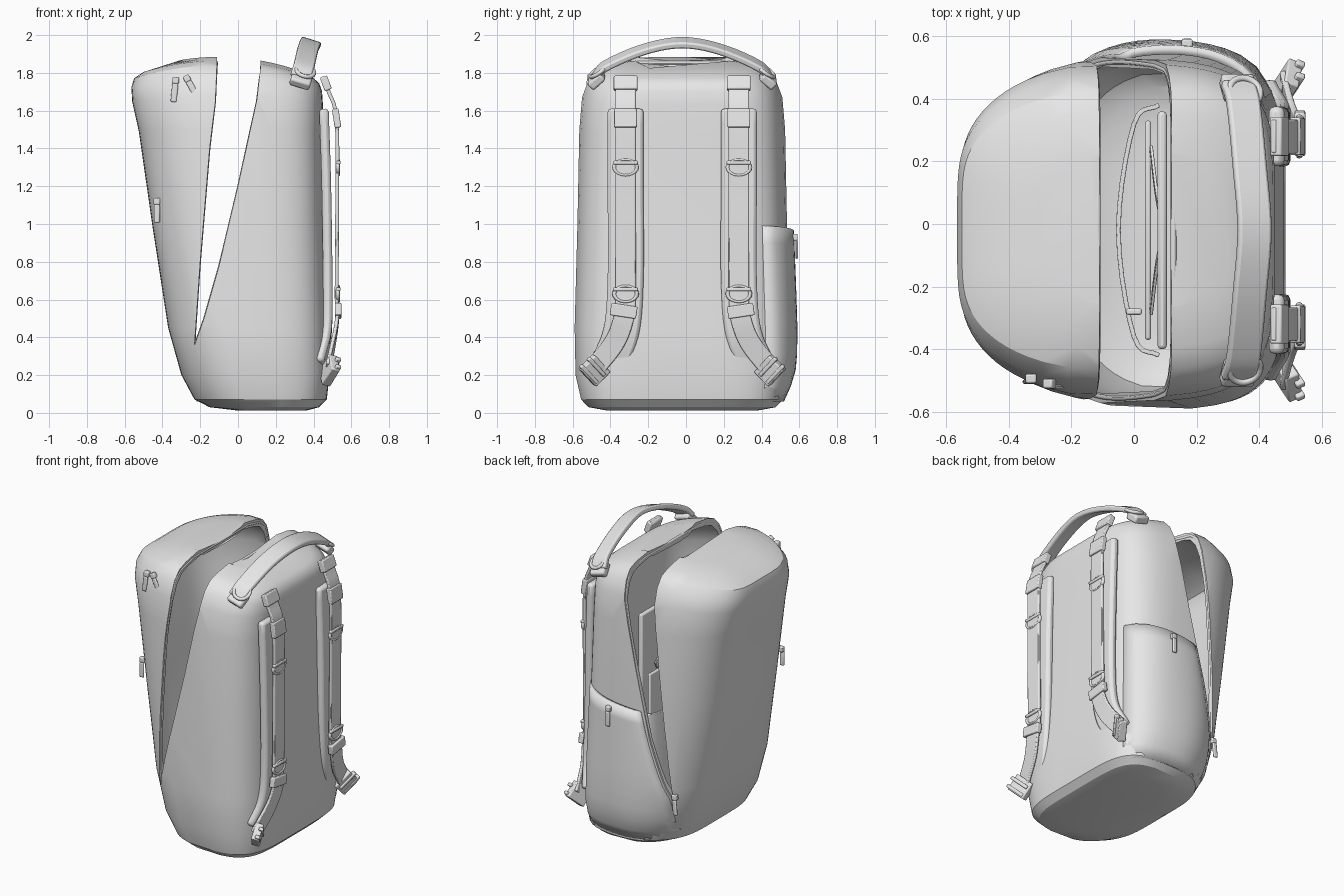
import bpy, bmesh, math
from mathutils import Vector, Matrix

cube = bpy.data.objects.get("Cube")
if cube:
    bpy.data.objects.remove(cube, do_unlink=True)

grey = bpy.data.materials.new("plain grey")
grey.diffuse_color = (0.8, 0.8, 0.8, 1)
grey.use_nodes = True
grey.node_tree.nodes["Principled BSDF"].inputs["Base Color"].default_value = (0.8, 0.8, 0.8, 1)

MID = -0.02   # y of the bag's centre plane
POWER = 5     # squareness of the bag's plan
# height, front x, back x, half width
RINGS = [(0.012, 0.0, 0.36, 0.40), (0.03, -0.15, 0.43, 0.50), (0.07, -0.23, 0.47, 0.54),
         (0.2, -0.30, 0.485, 0.57), (0.45, -0.37, 0.48, 0.575), (1.0, -0.455, 0.46, 0.56),
         (1.5, -0.525, 0.45, 0.55), (1.68, -0.56, 0.45, 0.535), (1.78, -0.565, 0.445, 0.5),
         (1.84, -0.55, 0.43, 0.45), (1.865, -0.5, 0.4, 0.38), (1.885, -0.3, 0.3, 0.25)]
# height, x of the two edges of the opening
BACK_EDGE = [(0.36, -0.23), (0.5, -0.18), (0.78, -0.1), (1.2, 0), (1.66, 0.1), (1.84, 0.12), (2.1, 0.12)]
FLAP_EDGE = [(0.36, -0.23), (0.8, -0.2), (1.4, -0.15), (1.65, -0.12), (1.88, -0.11), (2.1, -0.11)]


def lookup(table, z):
    z = min(max(z, table[0][0]), table[-1][0])
    for a, b in zip(table, table[1:]):
        if z <= b[0]:
            f = (z - a[0]) / (b[0] - a[0])
            return [p + (q - p) * f for p, q in zip(a[1:], b[1:])]


def drop(x, z):
    return 0.4 * (x + 0.1) ** 2 * (z / 1.88) ** 8


def taper(ex):
    return 1 - (0.28 if ex < 0 else 0.1) * ex * ex


def half_width(x, z):
    x0, x1, hw = lookup(RINGS, z)
    ex = max(-1, min(1, (2 * x - x0 - x1) / (x1 - x0)))
    return hw * taper(ex) * (1 - abs(ex) ** POWER) ** (1 / POWER)


def finish(ob, angle=35):
    bpy.ops.object.select_all(action='DESELECT')
    ob.select_set(True)
    bpy.context.view_layer.objects.active = ob
    bpy.ops.object.shade_smooth_by_angle(angle=math.radians(angle))
    return ob


def mesh(name, verts, faces, bevel=0, smooth=True):
    me = bpy.data.meshes.new(name)
    me.from_pydata(verts, [], faces)
    bm = bmesh.new()
    bm.from_mesh(me)
    bmesh.ops.recalc_face_normals(bm, faces=bm.faces)
    bm.to_mesh(me)
    bm.free()
    ob = bpy.data.objects.new(name, me)
    bpy.context.collection.objects.link(ob)
    me.materials.append(grey)
    if bevel:
        m = ob.modifiers.new("bevel", 'BEVEL')
        m.width, m.segments = bevel, 2
    return finish(ob) if smooth else ob


def tube_faces(rows, n, caps=True):
    f = [(r * n + i, r * n + (i + 1) % n, (r + 1) * n + (i + 1) % n, (r + 1) * n + i)
         for r in range(rows - 1) for i in range(n)]
    return f + [tuple(range(n)), tuple(range((rows - 1) * n, rows * n))] if caps else f


def spline(pts, steps=5):
    p = [Vector(q) for q in pts]
    p = [2 * p[0] - p[1]] + p + [2 * p[-1] - p[-2]]
    out = []
    for a, b, c, d in zip(p, p[1:], p[2:], p[3:]):
        for k in range(steps):
            t = k / steps
            out.append(0.5 * (2 * b + (c - a) * t + (2 * a - 5 * b + 4 * c - d) * t * t
                              + (3 * b - a - 3 * c + d) * t ** 3))
    return out + [p[-2]]


def strap(name, pts, width, thick, normal, bevel=0.006):
    """Flat band swept along a smooth path, facing the given normal."""
    path, verts = spline(pts), []
    for i, p in enumerate(path):
        t = (path[min(i + 1, len(path) - 1)] - path[max(i - 1, 0)]).normalized()
        w = t.cross(Vector(normal)).normalized()
        n = w.cross(t)
        for a, b in ((-1, -1), (1, -1), (1, 1), (-1, 1)):
            verts.append(p + w * a * width / 2 + n * b * thick / 2)
    return mesh(name, verts, tube_faces(len(path), 4), bevel)


def box(name, loc, size, rot=(0, 0, 0), bevel=0.006):
    bpy.ops.mesh.primitive_cube_add(size=1, location=loc, rotation=rot)
    ob = bpy.context.object
    ob.name = name
    ob.data.transform(Matrix.Diagonal((*size, 1)))
    ob.data.materials.append(grey)
    m = ob.modifiers.new("bevel", 'BEVEL')
    m.width, m.segments = bevel, 2
    return finish(ob)


def ring(name, loc, rot, radius=0.06, minor=0.011, squash=0.7):
    bpy.ops.mesh.primitive_torus_add(major_segments=20, minor_segments=8, location=loc, rotation=rot,
                                     major_radius=radius, minor_radius=minor)
    ob = bpy.context.object
    ob.name = name
    ob.scale = (squash, 1, 1)
    ob.data.materials.append(grey)
    return finish(ob, 60)


def loft(name, inset):
    n, verts = 64, []
    for z, x0, x1, hw in RINGS:
        x0, x1, hw = x0 + inset, x1 - inset, hw - inset
        for i in range(n):
            a = 2 * math.pi * (i + 0.5) / n
            c, s = math.cos(a), math.sin(a)
            ex = math.copysign(abs(c) ** (2 / POWER), c)
            ey = math.copysign(abs(s) ** (2 / POWER), s)
            x = (x0 + x1) / 2 + ex * (x1 - x0) / 2
            zz = z * 0.958 + 0.04 if inset else z
            verts.append((x, MID + ey * hw * taper(ex), zz - drop(x, z)))
    return mesh(name, verts, tube_faces(len(RINGS), n), smooth=False)


# Bag shell: hollow, split by a tall V-shaped opening
shell = loft("bag_shell", 0)
cavity = loft("cavity_cutter", 0.03)
outline = [(x, z) for z, x in BACK_EDGE] + [(x, z) for z, x in FLAP_EDGE[:0:-1]]
k = len(outline)
wedge = mesh("opening_cutter", [(x, y, z) for y in (-1, 1) for x, z in outline], tube_faces(2, k), smooth=False)
bpy.context.view_layer.objects.active = shell
for cutter in (cavity, wedge):
    m = shell.modifiers.new("cut", 'BOOLEAN')
    m.operation, m.solver, m.object = 'DIFFERENCE', 'EXACT', cutter
    bpy.ops.object.modifier_apply(modifier=m.name)
    bpy.data.objects.remove(cutter, do_unlink=True)
finish(shell, 30)

# Zip piping along both edges of the opening
for name, edge, off in (("back_zip", BACK_EDGE, 0.006), ("flap_zip", FLAP_EDGE, -0.006)):
    side = []
    for i in range(25):
        z = 0.37 + (1.875 - 0.37) * min(1, i / 24 * 1.02)
        x = lookup(edge, z)[0] + off
        side.append((x, half_width(x, z) - 0.022, z - drop(x, z) - 0.02 * (z > 1.8)))
    path = [(x, MID + y, z) for x, y, z in side] + [(x, MID - y, z) for x, y, z in reversed(side)]
    cu = bpy.data.curves.new(name, 'CURVE')
    cu.dimensions, cu.bevel_depth, cu.bevel_resolution = '3D', 0.01, 1
    sp = cu.splines.new('POLY')
    sp.points.add(len(path) - 1)
    for pt, co in zip(sp.points, path):
        pt.co = (*co, 1)
    cu.materials.append(grey)
    bpy.context.collection.objects.link(bpy.data.objects.new(name, cu))

# Side pocket on the bag's +y side
rows, cols, verts = 12, 14, []
for r in range(rows):
    z = 0.06 + 0.91 * r / (rows - 1)
    xa, xb = lookup(BACK_EDGE, z)[0] + 0.01, lookup(RINGS, z)[1] - 0.04
    for c in range(cols):
        t = c / (cols - 1)
        x = xa + (xb - xa) * t
        puff = 0.004 + 0.032 * math.sin(math.pi * t) ** 0.5 * min(1, 0.15 + r / 3)
        verts.append((x, MID + half_width(x, z) + puff, z + 0.03 * (r / rows) ** 4 * (2 * t - 1)))
faces = [(r * cols + c, r * cols + c + 1, (r + 1) * cols + c + 1, (r + 1) * cols + c)
         for r in range(rows - 1) for c in range(cols - 1)]
pocket = mesh("side_pocket", verts, faces)
m = pocket.modifiers.new("thickness", 'SOLIDIFY')
m.thickness, m.offset = 0.03, 0 
m.offset = -1 if pocket.data.polygons[40].normal.y > 0 else 1


def zip_pull(name, x, z, side, tilt=0, lift=0.0):
    """Slider with a hanging tab on one flank of the bag."""
    y = MID + side * (half_width(x, z) + 0.012 + lift)
    box(name + "_slider", (x, y, z), (0.035, 0.03, 0.035), (0, tilt, 0))
    hang = Matrix.Rotation(tilt, 3, 'Y') @ Vector((0, 0, -0.065))
    box(name + "_tab", Vector((x, y + side * 0.01, z)) + hang, (0.032, 0.014, 0.1), (0, tilt, 0), 0.007)


zip_pull("flap_pull_a", -0.33, 1.76, -1, 0.1)
zip_pull("flap_pull_b", -0.27, 1.77, -1, -0.5)
zip_pull("front_pull", -0.43, 1.12, -1, 0, 0.01)
zip_pull("hinge_pull", -0.24, 0.4, 1, 0.1)
zip_pull("pocket_pull", 0.17, 0.93, 1, 0, 0.03)

# Carry handle with its anchors
half = [(0.33, 0.47, 1.775), (0.35, 0.40, 1.84), (0.37, 0.2, 1.925)]
arch = [(x, MID + y, z) for x, y, z in half] + [(0.385, MID, 1.96)] \
    + [(x, MID - y, z) for x, y, z in reversed(half)]
strap("carry_handle", arch, 0.11, 0.035, (0.3, 0, 0.95), 0.01)
for s, label in ((1, "left"), (-1, "right")):
    def at(x, y, z):
        return (x, MID + s * y, z)

    box(label + "_handle_anchor", at(0.335, 0.455, 1.765), (0.11, 0.09, 0.05), (-s * 0.75, 0.3, 0), 0.012)
    ring(label + "_handle_ring", at(0.355, 0.445, 1.81), (-s * 0.6, 0.3, 0), 0.05, 0.011, 1)

    # Shoulder strap: pad, webbing, rings and buckles
    strap(label + "_strap_pad", [at(0.455, 0.30, 1.61), at(0.468, 0.30, 1.2), at(0.475, 0.30, 0.7),
                                 at(0.47, 0.325, 0.42), at(0.43, 0.40, 0.24)], 0.19, 0.05, (1, 0, 0), 0.018)
    strap(label + "_webbing", [at(0.445, 0.30, 1.78), at(0.48, 0.30, 1.7), at(0.522, 0.30, 1.55),
                               at(0.525, 0.30, 1.1), at(0.522, 0.30, 0.62), at(0.525, 0.31, 0.5),
                               at(0.505, 0.36, 0.37), at(0.475, 0.47, 0.23)], 0.108, 0.02, (1, 0, 0))
    box(label + "_top_buckle", at(0.465, 0.30, 1.745), (0.04, 0.125, 0.075), (0, -0.35, 0))
    box(label + "_webbing_loop", at(0.522, 0.30, 1.56), (0.035, 0.12, 0.1), (0, -0.15, 0))
    for z in (1.3, 0.63):
        ring(label + "_d_ring", at(0.528, 0.30, z), (0, math.pi / 2, 0))
        box(label + "_d_ring_bar", at(0.532, 0.30, z + 0.025), (0.022, 0.13, 0.02))
    box(label + "_ladder_lock", at(0.53, 0.31, 0.54), (0.035, 0.14, 0.065), (s * 0.15, 0, 0))
    box(label + "_lower_buckle", at(0.485, 0.465, 0.225), (0.05, 0.13, 0.11), (s * 0.75, 0.2, s * -0.4))
    for d in (-0.028, 0.028):
        box(label + "_lower_buckle_bar", at(0.507, 0.475 + d * 0.7, 0.225 - d * 0.7), (0.03, 0.135, 0.022),
            (s * 0.75, 0.2, s * -0.4))
    # Crossed tie inside
    strap(label + "_inner_tie", [at(0.1, 0.0, 1.25), at(0.075, 0.1, 1.2), at(0.055, 0.26, 1.12)],
          0.05, 0.01, (1, 0, 0), 0.002)

# Organiser inside the back half
box("laptop_sleeve", (0.09, MID, 0.8), (0.03, 0.76, 1.4), bevel=0.012)
box("tablet_sleeve", (0.045, MID, 0.6), (0.02, 0.7, 1.0), bevel=0.008)
strap("organiser_pocket", [(0.08, -0.42, 0.46), (0, -0.36, 0.46), (-0.05, MID, 0.46), (0, 0.32, 0.46),
                           (0.08, 0.38, 0.46)], 0.78, 0.015, (-1, 0, 0), 0.003)
box("organiser_tag", (0.0, -0.28, 0.86), (0.05, 0.02, 0.1))
